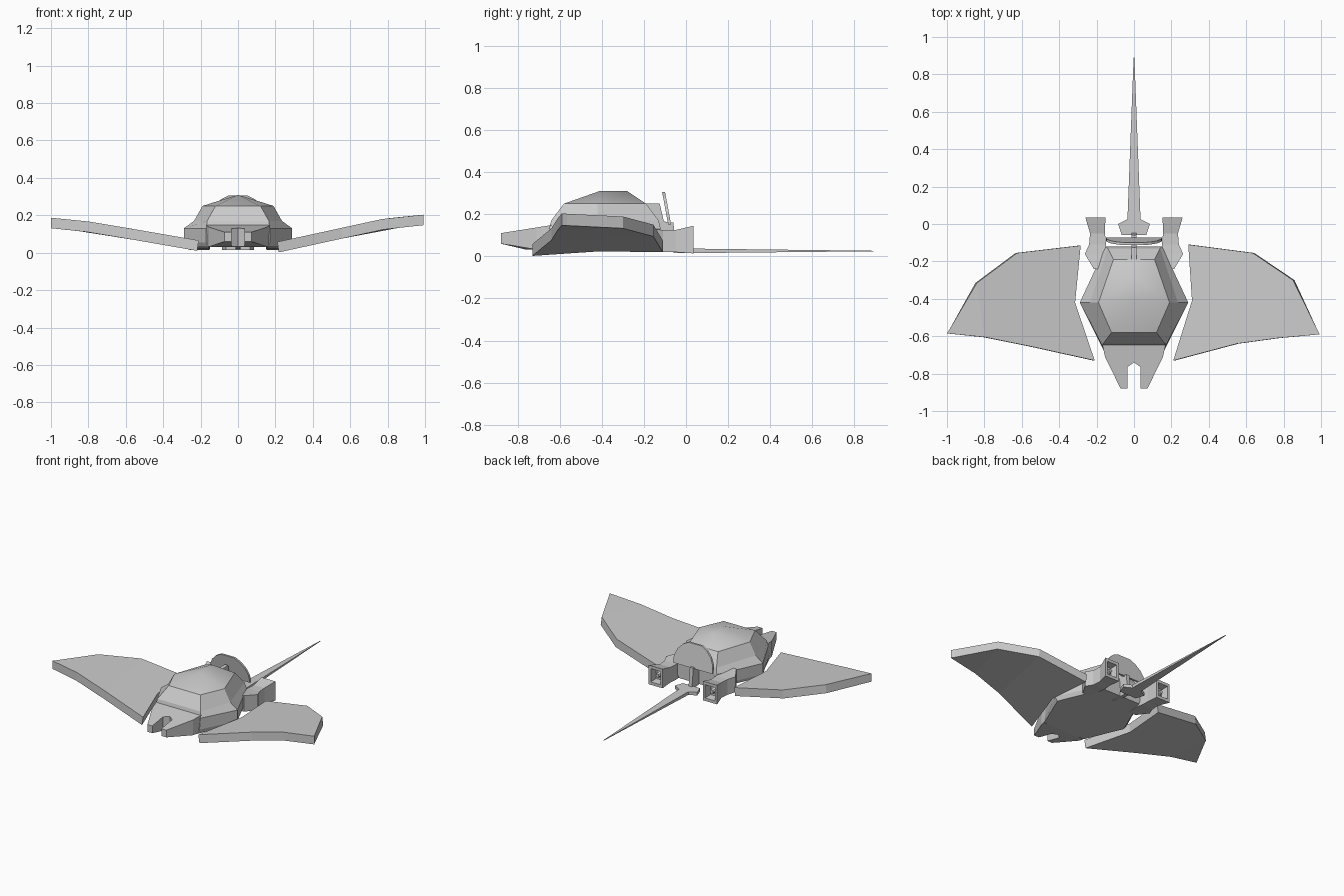
import bpy, bmesh
from mathutils import Vector

if "Cube" in bpy.data.objects:
    bpy.data.objects.remove(bpy.data.objects["Cube"])


def make(name, verts, faces):
    """Mesh object from points and faces, with outward normals."""
    mesh = bpy.data.meshes.new(name)
    mesh.from_pydata(verts, [], faces)
    bm = bmesh.new()
    bm.from_mesh(mesh)
    bmesh.ops.recalc_face_normals(bm, faces=bm.faces)
    bm.to_mesh(mesh)
    bm.free()
    ob = bpy.data.objects.new(name, mesh)
    bpy.context.collection.objects.link(ob)
    return ob


def loft(name, rings, caps=(True, True)):
    """Join equal-length rings of 3D points."""
    n = len(rings[0])
    verts = [p for r in rings for p in r]
    faces = [(k * n + i, k * n + (i + 1) % n, (k + 1) * n + (i + 1) % n, (k + 1) * n + i)
             for k in range(len(rings) - 1) for i in range(n)]
    if caps[0]:
        faces.append(tuple(range(n)))
    if caps[1]:
        faces.append(tuple(range(len(verts) - n, len(verts))))
    return make(name, verts, faces)


def rect(x0, x1, y, z0, z1):
    return [(x0, y, z0), (x1, y, z0), (x1, y, z1), (x0, y, z1)]


# faceted hull: hexagonal rings (front half width, front y, mid half width, rear half width, rear y, z)
def hexring(fw, fy, mw, rw, ry, z):
    return [(-fw, fy, z), (fw, fy, z), (mw, -0.42, z), (rw, ry, z), (-rw, ry, z), (-mw, -0.42, z)]


hull_rings = [hexring(0.16, -0.68, 0.27, 0.14, -0.12, 0.03),
              hexring(0.17, -0.66, 0.29, 0.15, -0.12, 0.055),
              hexring(0.17, -0.65, 0.29, 0.15, -0.12, 0.13),
              hexring(0.165, -0.64, 0.235, 0.14, -0.13, 0.17),
              hexring(0.12, -0.58, 0.19, 0.11, -0.19, 0.25)]
loft("hull", hull_rings, (True, False))

# domed roof meeting at a short ridge
roof = hull_rings[-1] + [(0, -0.41, 0.31), (0, -0.28, 0.31)]
dome = make("roof_dome", roof, [(0, 1, 6), (1, 2, 6), (2, 7, 6), (2, 3, 7),
                                (3, 4, 7), (4, 5, 7), (5, 6, 7), (5, 0, 6)])
for p in dome.data.polygons:
    p.use_smooth = True

# forked nose: two tapering lobes, joined behind the notch
outline = [(0, -0.64), (0, -0.74), (0.035, -0.765), (0.035, -0.88), (0.072, -0.88),
           (0.155, -0.71), (0.17, -0.64)]


def nose_z(y):
    t = (-0.64 - y) / 0.24
    return 0.032 + 0.028 * max(0, t * 2 - 1), 0.148 - 0.038 * t


for side, label in ((1, "right"), (-1, "left")):
    loft("nose_lobe_" + label, [[(side * x, y, nose_z(y)[k]) for x, y in outline] for k in (0, 1)])

# wings: leading and trailing edges (x, y), height follows x
wings = {
    "right": (1, [(0.21, -0.73), (0.55, -0.64), (0.77, -0.61), (0.993, -0.59)],
              [(0.29, -0.11), (0.635, -0.155), (0.85, -0.30), (0.98, -0.565)], 0.31, -0.41, 0.058, 0.204),
    "left": (-1, [(0.21, -0.73), (0.55, -0.655), (0.80, -0.605), (1.0, -0.585)],
             [(0.285, -0.115), (0.625, -0.155), (0.84, -0.315), (0.99, -0.57)], 0.315, -0.42, 0.066, 0.187)}
for label, (s, lead, trail, mx, my, z0, z1) in wings.items():
    def top(x):
        knee = z1 - 0.022
        if x < 0.78:
            return z0 + (knee - z0) * (x - 0.21) / 0.57
        return knee + (z1 - knee) * (x - 0.78) / 0.22

    pts = lead + trail + [(mx, my)]
    verts = [(s * x, y, top(x)) for x, y in pts]
    verts += [(s * (x + 0.008 * (x < 0.95)), y, top(x) - 0.056) for x, y in pts]
    sheet = [(0, 1, 5, 4, 8), (1, 2, 6, 5), (2, 3, 7, 6)]
    rim = [0, 1, 2, 3, 7, 6, 5, 4, 8]
    faces = sheet + [tuple(i + 9 for i in f) for f in sheet]
    faces += [(a, b, b + 9, a + 9) for a, b in zip(rim, rim[1:] + rim[:1])]
    make("wing_" + label, verts, faces)

# engine pods with a flared hollow square nozzle and an inner cone
for s, label in ((1, "right"), (-1, "left")):
    secs = [(0.16, 0.215, -0.24, 0.03, 0.14), (0.15, 0.263, -0.16, 0.025, 0.13),
            (0.15, 0.24, -0.11, 0.02, 0.125), (0.155, 0.235, -0.05, 0.02, 0.125),
            (0.153, 0.26, 0.035, 0.014, 0.145),
            (0.17, 0.243, 0.035, 0.034, 0.125), (0.175, 0.238, -0.015, 0.04, 0.12)]
    loft("engine_pod_" + label, [rect(s * a, s * b, y, c, d) for a, b, y, c, d in secs])
    bpy.ops.mesh.primitive_cone_add(vertices=8, radius1=0.024, radius2=0.012, depth=0.035,
                                    location=(s * 0.206, 0.0, 0.08), rotation=(-1.5708, 0, 0))
    bpy.context.object.name = "nozzle_core_" + label

# half-disc tail fin, leaning forward
fin = [(-0.15, 0.0), (0.15, 0.0), (0.147, 0.05), (0.125, 0.095), (0.09, 0.13), (0.05, 0.15),
       (-0.05, 0.15), (-0.09, 0.13), (-0.125, 0.095), (-0.147, 0.05)]
loft("tail_fin", [[(x, -0.085 - 0.19 * h + d, 0.152 + 1.03 * h) for x, h in fin] for d in (0, 0.014)])

# central strut linking hull, fin and tail
strut = [(-0.20, 0.25), (-0.125, 0.25), (-0.105, 0.165), (-0.06, 0.16), (-0.045, 0.02), (-0.20, 0.03)]
loft("fin_strut", [[(x, y, z) for y, z in strut] for x in (-0.013, 0.013)])

# long spear tail
half = [(0.065, -0.06), (0.085, 0.0), (0.035, 0.025)]
tail = half + [(0.002, 0.89)] + [(-x, y) for x, y in [(0.002, 0.89)] + half[::-1]]
loft("tail_spear", [[(x, y, 0.025 + d * (1 - max(y, 0) / 1.0)) for x, y in tail] for d in (-0.01, 0.012)])
